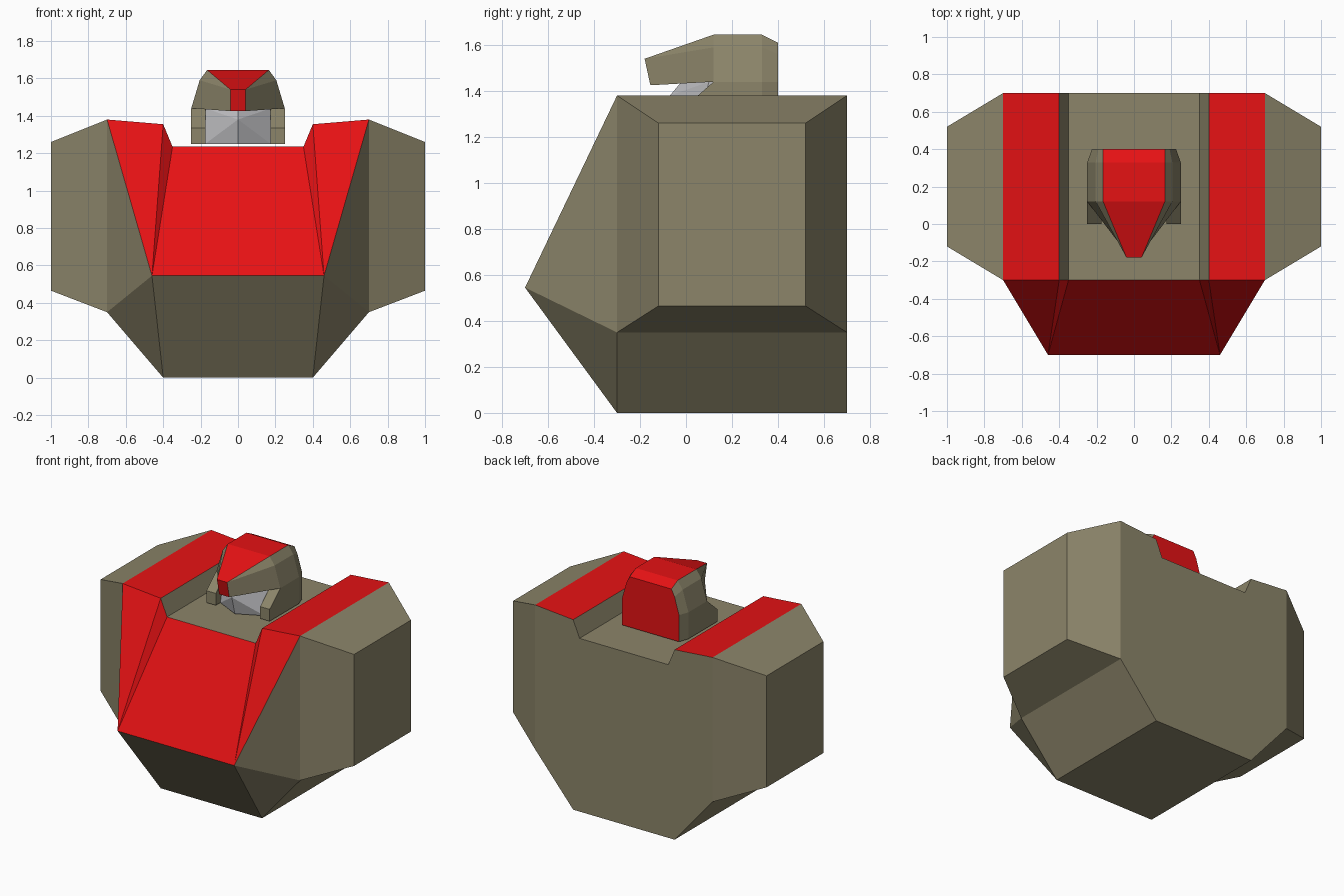
import bpy, bmesh

if "Cube" in bpy.data.objects:
    bpy.data.objects.remove(bpy.data.objects["Cube"])


def material(name, rgb):
    m = bpy.data.materials.new(name)
    m.diffuse_color = (*rgb, 1.0)
    m.use_nodes = True
    m.node_tree.nodes["Principled BSDF"].inputs["Base Color"].default_value = m.diffuse_color
    return m


OLIVE = material("olive", (0.262, 0.235, 0.144))
RED = material("red", (0.79, 0.006, 0.007))
GREY = material("light grey", (0.50, 0.50, 0.52))


def build(name, mats, faces, mirror=True):
    """Faces are (material index, corner points); mirrored across x = 0."""
    bm = bmesh.new()
    for side in ((1, -1) if mirror else (1,)):
        for index, points in faces:
            f = bm.faces.new([bm.verts.new((side * x, y, z)) for x, y, z in points])
            f.material_index = index
    bmesh.ops.remove_doubles(bm, verts=bm.verts, dist=0.0005)
    bmesh.ops.recalc_face_normals(bm, faces=bm.faces)
    mesh = bpy.data.meshes.new(name)
    bm.to_mesh(mesh)
    bm.free()
    for m in mats:
        mesh.materials.append(m)
    obj = bpy.data.objects.new(name, mesh)
    bpy.context.collection.objects.link(obj)
    return obj


def bridge(a, b, colours):
    """Quads between two matching open profiles."""
    return [(c, [a[i], a[i + 1], b[i + 1], b[i]]) for i, c in enumerate(colours)]


# Torso: half outline swept from front to back, with a notch for the neck
outline = [(0, 0), (0.4, 0), (0.7, 0.35), (0.7, 1.38), (0.4, 1.355), (0.35, 1.235), (0, 1.235)]
front = [(x, -0.3, z) for x, z in outline]
back = [(x, 0.7, z) for x, z in outline]
skin = bridge(front, back, (0, 0, None, 1, 0, 0))
torso = [f for f in skin if f[0] is not None]
torso.append((0, back))

# Shoulder pods: tapered blocks on the flanks, joined to the torso
inner = [(0.7, -0.3, 0.35), (0.7, 0.7, 0.35), (0.7, 0.7, 1.38), (0.7, -0.3, 1.38)]
outer = [(1.0, -0.12, 0.465), (1.0, 0.52, 0.465), (1.0, 0.52, 1.26), (1.0, -0.12, 1.26)]
torso += bridge(inner + inner[:1], outer + outer[:1], (0, 0, 0, 0))
torso.append((0, outer))

# Chest wedge: red upper slope, olive lower slope and sides
ridge, mid = (0.46, -0.7, 0.545), (0, -0.7, 0.545)
torso += [
    (1, [mid, ridge, front[5], front[6]]),
    (1, [ridge, front[4], front[5]]),
    (1, [ridge, front[3], front[4]]),
    (0, [mid, ridge, front[1], front[0]]),
    (0, [ridge, front[1], front[2]]),
    (0, [ridge, front[2], front[3]]),
]
build("torso", [OLIVE, RED], torso)

# Helmet: three cross-sections running front to back
section = [(0, 1.25), (0.25, 1.25), (0.25, 1.44), (0.205, 1.59), (0.165, 1.645), (0, 1.645)]
rear = [(0, 1.25), (0.225, 1.25), (0.225, 1.44), (0.19, 1.56), (0.165, 1.61), (0, 1.61)]
brow = [(x, 0.12, z) for x, z in section]
crown = [(x, 0.33, z) for x, z in section]
nape = [(x, 0.4, z) for x, z in rear]
helmet = bridge(brow, crown, (0, 0, 0, 0, 1)) + bridge(crown, nape, (0, 0, 0, 0, 1))
helmet += [(1, nape), (0, [brow[0], brow[1], brow[2], (0, 0.12, 1.44)])]

# Beak-like visor
tip, tip_mid = (0.04, -0.18, 1.54), (0, -0.18, 1.54)
low, low_mid = (0.04, -0.155, 1.425), (0, -0.155, 1.425)
helmet += [
    (1, [brow[5], brow[4], tip, tip_mid]),
    (1, [tip_mid, tip, low, low_mid]),
    (0, [brow[4], brow[3], tip]),
    (0, [brow[3], brow[2], low, tip]),
    (0, [low_mid, low, brow[2], (0, 0.12, 1.44)]),
]
build("helmet", [OLIVE, RED], helmet)

# Cheek guards: sloped side plates
guard = [(0, 1.25), (0, 1.335), (0.12, 1.44), (0.12, 1.25)]
near = [(0.175, y, z) for y, z in guard]
far = [(0.25, y, z) for y, z in guard]
cheeks = bridge(near + near[:1], far + far[:1], (0, 0, 0, 0)) + [(0, near), (0, far)]
build("cheek_guards", [OLIVE], cheeks)

# Face: pointed grey mask
nose, top, chin = (0, -0.07, 1.38), (0, -0.02, 1.44), (0, -0.035, 1.25)
temple, jaw = (0.175, 0.10, 1.44), (0.175, 0.05, 1.25)
ear, ear_low = (0.175, 0.13, 1.44), (0.175, 0.13, 1.25)
build("face", [GREY], [
    (0, [top, nose, temple]),
    (0, [nose, jaw, temple]),
    (0, [nose, chin, jaw]),
    (0, [temple, jaw, ear_low, ear]),
    (0, [chin, jaw, ear_low, (0, 0.13, 1.25)]),
    (0, [top, temple, ear, (0, 0.13, 1.44)]),
])
